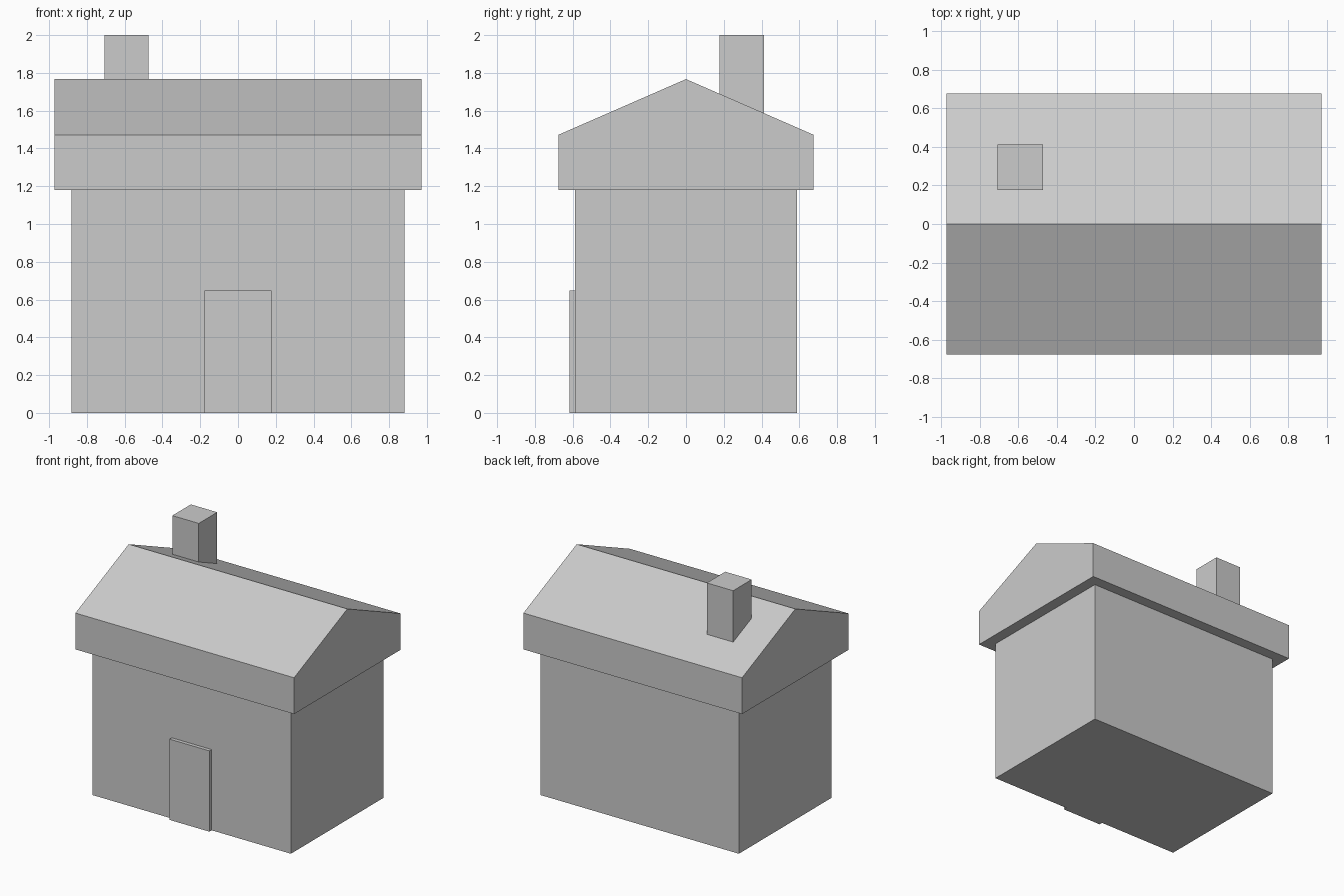
import bpy

if "Cube" in bpy.data.objects:
    bpy.data.objects.remove(bpy.data.objects["Cube"])

grey = bpy.data.materials.new("plain grey")
grey.diffuse_color = (0.6, 0.6, 0.6, 1)
grey.use_nodes = True
grey.node_tree.nodes["Principled BSDF"].inputs["Base Color"].default_value = grey.diffuse_color


def prism(name, profile, x0, x1):
    """Extrude a counter-clockwise (y, z) profile along x."""
    n = len(profile)
    verts = [(x, y, z) for x in (x0, x1) for y, z in profile]
    faces = [tuple(reversed(range(n))), tuple(range(n, 2 * n))]
    faces += [(i, (i + 1) % n, n + (i + 1) % n, n + i) for i in range(n)]
    mesh = bpy.data.meshes.new(name)
    mesh.from_pydata(verts, [], faces)
    mesh.materials.append(grey)
    obj = bpy.data.objects.new(name, mesh)
    bpy.context.collection.objects.link(obj)
    return obj


def box(name, x, y, z):
    """Box from (min, max) pairs."""
    return prism(name, [(y[0], z[0]), (y[1], z[0]), (y[1], z[1]), (y[0], z[1])], *x)


# House body
box("walls", (-0.882, 0.882), (-0.588, 0.588), (0, 1.18))

# Overhanging roof: deep eaves with a gable ridge along x
prism("roof", [(-0.676, 1.18), (0.676, 1.18), (0.676, 1.472),
               (0, 1.767), (-0.676, 1.472)], -0.972, 0.972)

# Chimney on the rear slope
box("chimney", (-0.708, -0.473), (0.177, 0.412), (1.41, 2.0))

# Door slab on the front wall
box("door", (-0.177, 0.177), (-0.617, -0.56), (0, 0.649))
